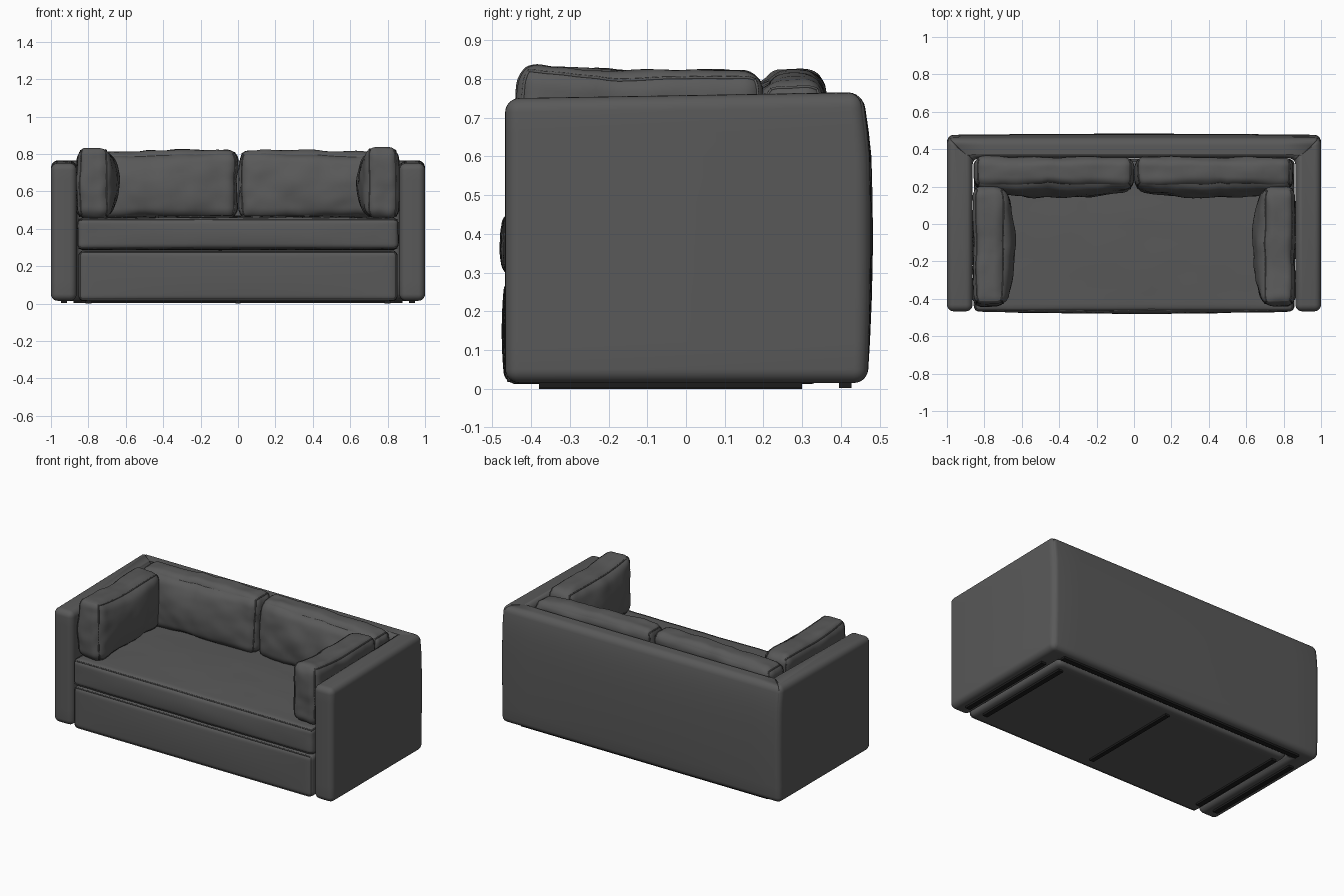
import bpy, bmesh, math
from mathutils import Vector, noise

if "Cube" in bpy.data.objects:
    bpy.data.objects.remove(bpy.data.objects["Cube"])


def material(name, rgb):
    m = bpy.data.materials.new(name)
    m.diffuse_color = (*rgb, 1)
    m.use_nodes = True
    m.node_tree.nodes["Principled BSDF"].inputs["Base Color"].default_value = m.diffuse_color
    return m


fabric = material("charcoal fabric", (0.1, 0.1, 0.1))
black = material("black plastic", (0.012, 0.012, 0.012))


def finish(bm, name, mat, angle=50):
    bmesh.ops.recalc_face_normals(bm, faces=bm.faces[:])
    me = bpy.data.meshes.new(name)
    bm.to_mesh(me)
    bm.free()
    ob = bpy.data.objects.new(name, me)
    bpy.context.collection.objects.link(ob)
    me.materials.append(mat)
    bpy.ops.object.select_all(action='DESELECT')
    bpy.context.view_layer.objects.active = ob
    ob.select_set(True)
    bpy.ops.object.shade_smooth_by_angle(angle=math.radians(angle))
    return ob


def box(name, x0, x1, y0, y1, z0, z1, mat):
    bm = bmesh.new()
    bmesh.ops.create_cube(bm, size=1)
    for v in bm.verts:
        v.co = Vector((x0 + (v.co.x + .5) * (x1 - x0),
                       y0 + (v.co.y + .5) * (y1 - y0),
                       z0 + (v.co.z + .5) * (z1 - z0)))
    return finish(bm, name, mat, 30)


def cushion(name, lo, hi, r, bulges, wrinkle=0.0, warp=None, seams=(), flip=1, n=28):
    """Rounded, puffed block; seams are piped loops around the named faces."""
    lo, hi = Vector(lo), Vector(hi)
    mid, half = (lo + hi) / 2, (hi - lo) / 2

    def shape(c):
        p = Vector([c[i] * half[i] for i in range(3)])
        q = Vector([max(-(half[i] - r), min(half[i] - r, p[i])) for i in range(3)])
        d = p - q
        p = q + d.normalized() * r
        for a, s, amt in bulges:
            o = [i for i in range(3) if i != a]
            p[a] += s * amt * max(0, s * c[a]) * (1 - c[o[0]] ** 2) * (1 - c[o[1]] ** 2)
        p += mid
        if warp:
            warp(p, c)
        if wrinkle:
            k = p.copy()
            k.x += flip * 3
            p += d.normalized() * wrinkle * (noise.noise(k * 7) + .5 * noise.noise(k * 16))
        p.x *= flip
        return p

    bm = bmesh.new()
    # six grids, denser towards the edges
    ts = [math.sin(math.pi / 2 * (2 * i / n - 1)) for i in range(n + 1)]
    for a in range(3):
        for s in (-1, 1):
            o = [i for i in range(3) if i != a]
            rows = []
            for u in ts:
                row = []
                for w in ts:
                    c = [0, 0, 0]
                    c[a], c[o[0]], c[o[1]] = s, u, w
                    row.append(bm.verts.new(shape(c)))
                rows.append(row)
            for i in range(n):
                for j in range(n):
                    bm.faces.new((rows[i][j], rows[i + 1][j], rows[i + 1][j + 1], rows[i][j + 1]))
    bmesh.ops.remove_doubles(bm, verts=bm.verts[:], dist=1e-5)
    finish(bm, name, fabric, 70)

    # piping
    for k, (a, s) in enumerate(seams):
        o = [i for i in range(3) if i != a]
        ring = [(t, -1) for t in ts[:-1]] + [(1, t) for t in ts[:-1]]
        ring += [(-u, -w) for u, w in ring]
        cu = bpy.data.curves.new(name + "_piping", 'CURVE')
        cu.dimensions = '3D'
        cu.bevel_depth, cu.bevel_resolution = 0.004, 1
        sp = cu.splines.new('POLY')
        sp.points.add(len(ring) - 1)
        sp.use_cyclic_u = True
        for pt, (u, w) in zip(sp.points, ring):
            c = [0, 0, 0]
            c[a], c[o[0]], c[o[1]] = s, u, w
            pt.co = (*shape(c), 1)
        cu.materials.append(fabric)
        bpy.context.collection.objects.link(
            bpy.data.objects.new(f"{name}_piping_{k}", cu))


# U-shaped frame: arms and back in one padded body
bm = bmesh.new()
outline = [(-1, -.467), (-.863, -.467), (-.863, .352), (.863, .352),
           (.863, -.467), (1, -.467), (1, .47), (-1, .47)]
f = bm.faces.new([bm.verts.new((x, y, .015)) for x, y in outline])
ext = bmesh.ops.extrude_face_region(bm, geom=[f])
for v in ext["geom"]:
    if isinstance(v, bmesh.types.BMVert):
        v.co.z = .75
bmesh.ops.recalc_face_normals(bm, faces=bm.faces[:])
bmesh.ops.bevel(bm, geom=bm.edges[:], offset=.036, segments=6, profile=.5, affect='EDGES')


def cut(co, no):
    bmesh.ops.bisect_plane(bm, geom=bm.verts[:] + bm.edges[:] + bm.faces[:],
                           plane_co=co, plane_no=no, dist=1e-6)


for z in (.12, .24, .36, .48, .6, .66):
    cut((0, 0, z), (0, 0, 1))
for x in (-.8, -.5, -.2, .2, .5, .8):
    cut((x, 0, 0), (1, 0, 0))
for s in (-1, 1):  # mitred corner seams
    for e in (-.008, 0, .008):
        cut((s * (.93 + e), .412, 0), (s, -1, 0))
for v in bm.verts:
    x, y, z = v.co
    if z > .6:
        if abs(abs(x) - y - .518) < .001:
            v.co.z -= .007
        v.co.z += .015 * max(0, min(1, (y + .47) / .85)) * (z - .6) / .15
    if y > .38:  # back panel bows outwards and rolls over at the top
        v.co.y += .013 * max(0, 1 - ((z - .4) / .36) ** 2) * (1 - .5 * x * x) * (y - .38) / .09
        v.co.y -= .014 * max(0, (z - .62) / .13)
finish(bm, "arms_and_back", fabric, 60)

# base and seat
cushion("base", (-.853, -.468, .012), (.853, .35, .285), .03,
        [(1, -1, .008)], seams=[(1, -1)])
cushion("seat", (-.857, -.468, .288), (.857, .345, .458), .03,
        [(1, -1, .012), (2, 1, .014)], wrinkle=.003, seams=[(2, 1), (2, -1)])


# loose cushions, mirrored left and right
def warp_side(p, c):
    up = (c[2] + 1) / 2
    p.z += up * (.032 * max(0, -c[1]) ** 2 + .006 * max(0, c[1]))
    p.x += .012 * up * (1 - abs(c[0]))
    p.y -= .008 * (1 - c[2] ** 2) * (c[1] < 0) * abs(c[1])


def warp_back(p, c):
    up = (c[2] + 1) / 2
    p.y += .03 * up - .012
    p.z += up * (.012 - .022 * (c[0] + 1) / 2)
    # soft vertical fold
    if c[1] < 0:
        p.y += .012 * math.exp(-((c[0] - .05) / .06) ** 2) * -c[1] * up


for s, side in ((-1, "left"), (1, "right")):
    cushion(side + "_side_cushion", (.685, -.432, .455), (.86, .2, .815), .055,
            [(0, -1, .05), (2, 1, .005)], wrinkle=.009, warp=warp_side,
            seams=[(0, -1), (0, 1)], flip=s, n=34)
    cushion(side + "_back_cushion", (.004, .178, .455), (.85, .345, .808), .055,
            [(1, -1, .04), (2, 1, .012)], wrinkle=.01, warp=warp_back,
            seams=[(0, -1), (0, 1)], flip=s, n=38)
    # floor runners
    box(side + "_arm_runner", s * .93 - .016, s * .93 + .016, -.38, .3, .002, .02, black)
    box(side + "_base_runner", s * .8 - .016, s * .8 + .016, -.38, .3, 0, .02, black)
box("middle_runner", -.014, .014, -.38, .3, 0, .02, black)
box("back_runner", -.88, .88, .395, .427, .002, .02, black)
